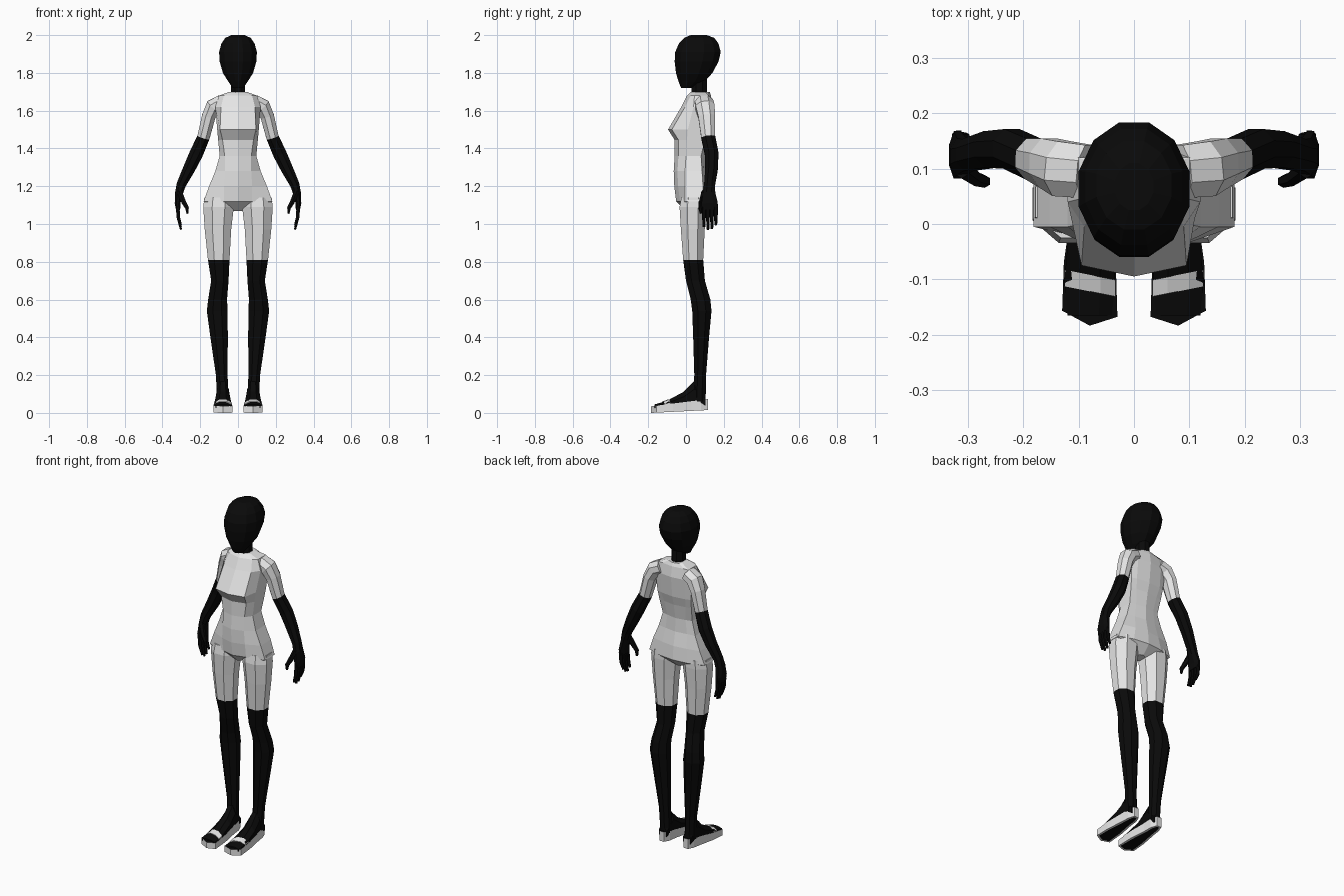
import bpy, bmesh, math
from mathutils import Vector


def material(name, r, g, b):
    m = bpy.data.materials.new(name)
    m.diffuse_color = (r, g, b, 1)
    return m


LIGHT = material("light grey", 0.78, 0.78, 0.78)
DARK = material("near black", 0.003, 0.003, 0.003)
X, Y, Z = Vector((1, 0, 0)), Vector((0, 1, 0)), Vector((0, 0, 1))


def skin(name, rings, mats, dark_from=None, mirror=False):
    """Bridge rings of points into a capped body; bands from dark_from on use slot 1."""
    bm = bmesh.new()
    rows = [[bm.verts.new(p) for p in ring] for ring in rings]
    n = len(rows[0])
    for k in range(len(rows) - 1):
        for i in range(n):
            j = (i + 1) % n
            f = bm.faces.new((rows[k][i], rows[k][j], rows[k + 1][j], rows[k + 1][i]))
            f.material_index = int(dark_from is not None and k >= dark_from)
    bm.faces.new(rows[0])
    end = bm.faces.new(rows[-1])
    end.material_index = int(dark_from is not None)
    bmesh.ops.recalc_face_normals(bm, faces=bm.faces[:])
    return finish(name, bm, mats, mirror)


def finish(name, bm, mats, mirror):
    me = bpy.data.meshes.new(name)
    bm.to_mesh(me)
    bm.free()
    for m in mats:
        me.materials.append(m)
    ob = bpy.data.objects.new(name, me)
    bpy.context.collection.objects.link(ob)
    if mirror:
        ob.modifiers.new("Mirror", 'MIRROR').use_mirror_merge = False
    return ob


def tube(path, n=8, ref=Y, normal=None):
    """Rings of n points along (x, y, z, a, b); b is the half size towards ref."""
    pts = [Vector(p[:3]) for p in path]
    rings = []
    for k, (*_, a, b) in enumerate(path):
        t = normal or pts[min(k + 1, len(pts) - 1)] - pts[max(k - 1, 0)]
        t = t.normalized()
        v = (ref - t * ref.dot(t)).normalized()
        u = v.cross(t)
        s = 1 / math.cos(math.pi / n)
        angles = [(i + 0.5) * math.tau / n for i in range(n)]
        rings.append([pts[k] + u * a * s * math.cos(w) + v * b * s * math.sin(w)
                      for w in angles])
    return rings


# Head: z, half width, front y, back y
head = [(1.72, .028, -.026, .03), (1.755, .052, -.04, .10), (1.80, .08, -.053, .14),
        (1.86, .097, -.06, .172), (1.91, .1, -.057, .184), (1.955, .088, -.038, .172),
        (1.985, .068, -.01, .15), (2.0, .035, .025, .11)]
skin("head", tube([(0, (f + b) / 2, z, w, (b - f) / 2) for z, w, f, b in head],
                  12, normal=Z), [DARK])
skin("neck", tube([(0, .07, 1.68, .036, .04), (0, .07, 1.78, .036, .04)], normal=Z), [DARK])

# Torso: z, front y, front corner x, side x, side front y, side back y, back corner x, back y
torso = [(1.70, .025, .035, .045, .05, .10, .035, .125),
         (1.68, .005, .075, .10, .045, .12, .07, .132),
         (1.62, -.025, .09, .12, .04, .12, .08, .142),
         (1.50, -.095, .095, .11, .01, .11, .08, .13),
         (1.445, -.06, .082, .105, .005, .10, .07, .115),
         (1.36, -.06, .07, .097, .0, .08, .06, .1),
         (1.28, -.065, .07, .12, -.005, .085, .07, .102),
         (1.20, -.062, .075, .153, -.005, .09, .08, .118),
         (1.12, -.052, .075, .182, -.005, .085, .095, .125),
         (1.07, -.005, .02, .03, .02, .06, .02, .08)]
rings = []
for z, fy, fx, sx, sf, sb, bx, by in torso:
    half = [(fx, fy + .02), (sx, sf), (sx, sb), (bx, by - .01)]
    rings.append([(0, fy, z)] + [(x, y, z) for x, y in half] + [(0, by, z)]
                 + [(-x, y, z) for x, y in reversed(half)])
skin("torso", rings, [LIGHT])

# Arms: short light sleeve, dark forearm and palm
arm = [(.085, .095, 1.645, .04, .048), (.13, .10, 1.622, .042, .05),
       (.155, .11, 1.57, .036, .045), (.183, .118, 1.458, .033, .037),
       (.222, .136, 1.37, .036, .036), (.26, .135, 1.29, .032, .033),
       (.30, .125, 1.21, .025, .029), (.312, .122, 1.165, .021, .033),
       (.32, .125, 1.11, .015, .043), (.317, .127, 1.075, .011, .042)]
skin("arm", tube(arm), [LIGHT, DARK], 3, True)

# Fingers and thumb
for i, tip in enumerate((.985, .97, .975, .995)):
    y = .095 + i * .021
    skin("finger", tube([(.319, y, 1.09, .01, .0095), (.316, y, 1.035, .009, .0085),
                         (.302, y, tip, .005, .006)], 6), [DARK], mirror=True)
skin("thumb", tube([(.31, .10, 1.17, .014, .016), (.287, .082, 1.115, .012, .012),
                    (.27, .077, 1.085, .01, .01), (.267, .08, 1.055, .005, .006)], 6),
     [DARK], mirror=True)

# Legs: light thigh, dark from above the knee down
leg = [(.1, .04, 1.14, .078, .065), (.103, .036, 1.09, .081, .07),
       (.106, .036, .97, .07, .063), (.102, .038, .81, .057, .053),
       (.096, .05, .70, .046, .05), (.108, .077, .60, .05, .052),
       (.11, .084, .54, .055, .051), (.1, .08, .40, .046, .042),
       (.086, .075, .20, .031, .031), (.08, .07, .06, .03, .034)]
skin("leg", tube(leg, normal=-Z), [LIGHT, DARK], 3, True)

# Feet: dark wedge from heel to toes
foot = [(.08, .104, .06, .026, .034), (.08, .045, .095, .031, .075),
        (.08, -.012, .066, .038, .046), (.08, -.105, .04, .046, .022),
        (.08, -.166, .032, .04, .013)]
skin("foot", tube(foot, ref=Z, normal=-Y), [DARK], mirror=True)

# Strap over the toes
skin("strap", tube([(.08, -.092, .042, .047, .029), (.08, -.122, .038, .047, .022)],
                   ref=Z, normal=Vector((.2, -1, 0))), [LIGHT], mirror=True)

# Sandal sole: light sides, dark footbed and dark underside with a light rim
outline = [(.03, -.168), (.08, -.184), (.13, -.157), (.127, -.07), (.113, .03),
           (.108, .08), (.095, .116), (.065, .116), (.05, .08), (.047, .03), (.033, -.07)]
low = [(x, y, .015 * (y + .184) / .3) for x, y in outline]
high = [(x, y, .035 + .038 * (y + .184) / .3) for x, y in outline]
sole = skin("sandal_sole", [low, high], [LIGHT, DARK], mirror=True)
bm = bmesh.new()
bm.from_mesh(sole.data)
caps = [f for f in bm.faces if abs(f.normal.z) > .7]
under = [f for f in caps if f.normal.z < 0]
bmesh.ops.inset_region(bm, faces=under, thickness=.012)
for f in caps:
    f.material_index = 1
bm.to_mesh(sole.data)
bm.free()
